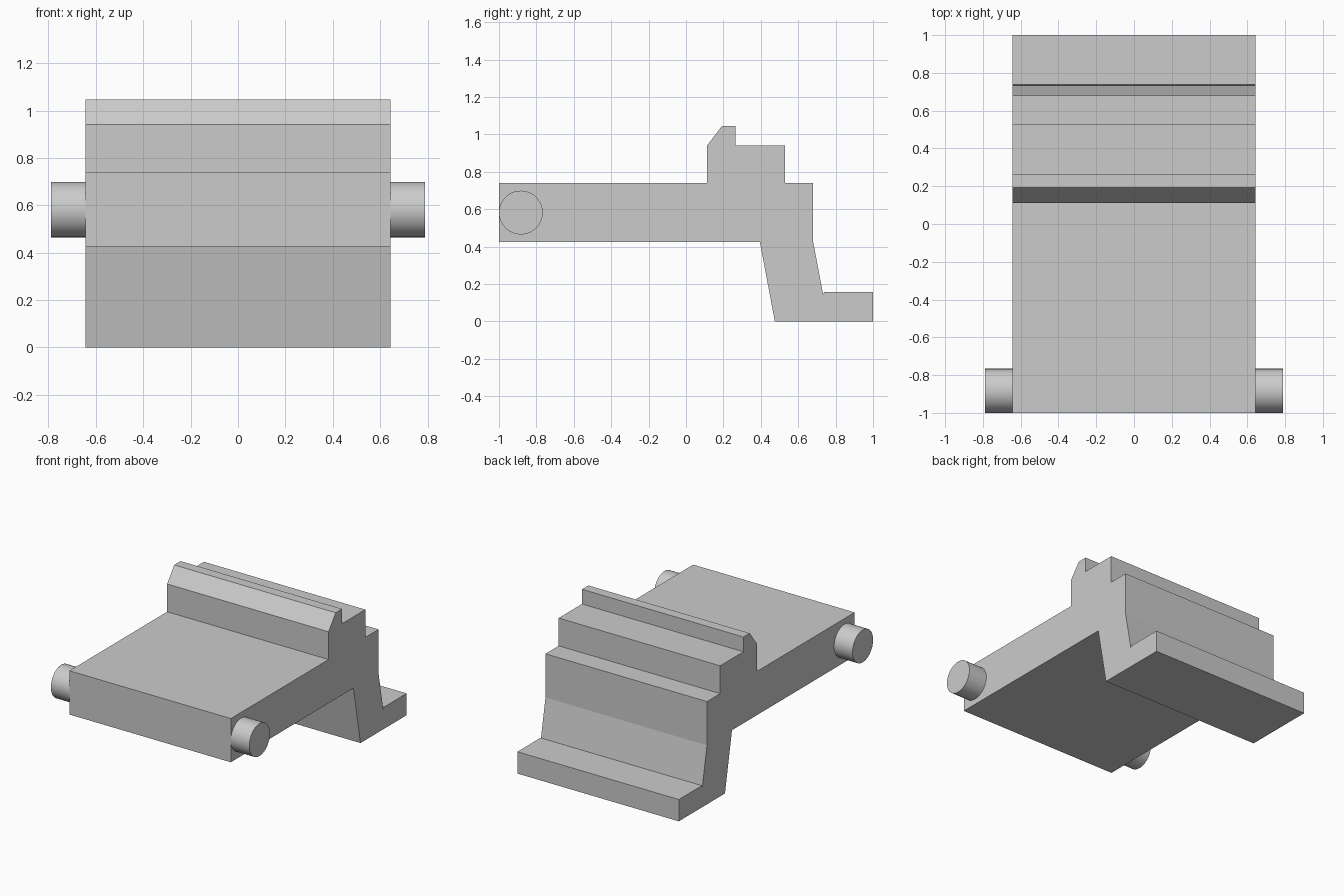
import bpy, bmesh, math

if "Cube" in bpy.data.objects:
    bpy.data.objects.remove(bpy.data.objects["Cube"])

HALF_WIDTH = 0.643
PIN_END = 0.79


def extrude_profile(name, points, half_width):
    """Sweep a side (y, z) outline along x, centred on x = 0."""
    bm = bmesh.new()
    face = bm.faces.new([bm.verts.new((-half_width, y, z)) for y, z in points])
    swept = bmesh.ops.extrude_face_region(bm, geom=[face], use_keep_orig=True)
    moved = [v for v in swept["geom"] if isinstance(v, bmesh.types.BMVert)]
    bmesh.ops.translate(bm, verts=moved, vec=(2 * half_width, 0, 0))
    bmesh.ops.recalc_face_normals(bm, faces=bm.faces[:])
    mesh = bpy.data.meshes.new(name)
    bm.to_mesh(mesh)
    bm.free()
    obj = bpy.data.objects.new(name, mesh)
    bpy.context.collection.objects.link(obj)
    return obj


# Clip body: flat arm, stepped ridge with chamfered lip, slanted leg and foot
extrude_profile("clip_body", [
    (-1.0, 0.425), (0.395, 0.425), (0.475, 0.0), (1.0, 0.0),
    (1.0, 0.157), (0.738, 0.157), (0.733, 0.145), (0.68, 0.425),
    (0.68, 0.74), (0.53, 0.74), (0.53, 0.94), (0.265, 0.94),
    (0.265, 1.046), (0.193, 1.046), (0.112, 0.94), (0.112, 0.74),
    (-1.0, 0.74),
], HALF_WIDTH)

# Round hinge pins on both sides of the arm
for side, label in ((-1, "left"), (1, "right")):
    inner = HALF_WIDTH - 0.003
    bpy.ops.mesh.primitive_cylinder_add(
        vertices=64, radius=0.117, depth=PIN_END - inner,
        location=(side * (PIN_END + inner) / 2, -0.883, 0.582),
        rotation=(0, math.pi / 2, 0))
    pin = bpy.context.object
    pin.name = f"hinge_pin_{label}"
    bpy.ops.object.shade_smooth_by_angle(angle=math.radians(30))
